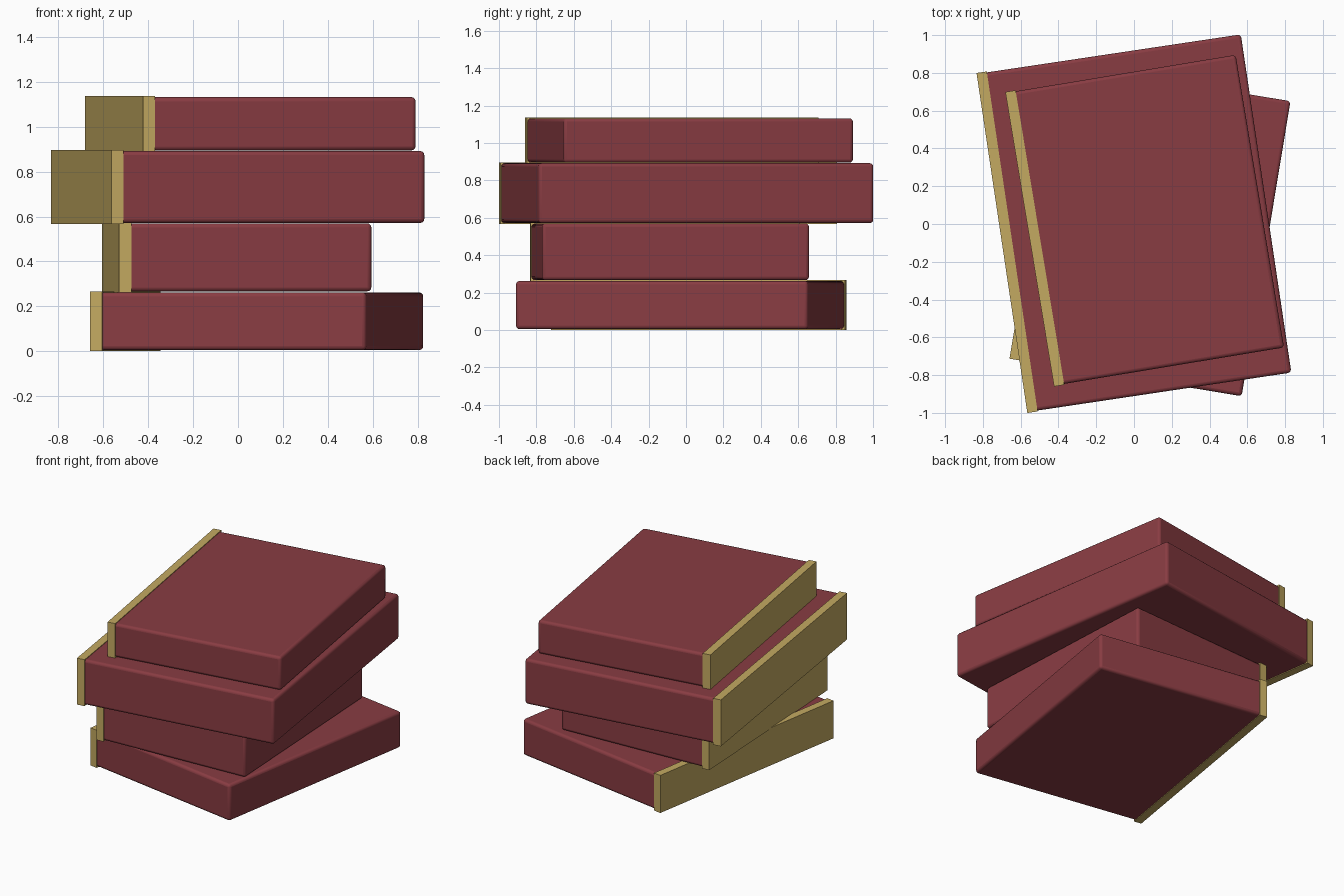
import bpy
from math import radians
from mathutils import Matrix, Vector

if "Cube" in bpy.data.objects:
    bpy.data.objects.remove(bpy.data.objects["Cube"])


def material(name, colour):
    m = bpy.data.materials.new(name)
    m.diffuse_color = colour
    m.use_nodes = True
    m.node_tree.nodes["Principled BSDF"].inputs["Base Color"].default_value = m.diffuse_color
    return m


RED = material("cover_red", (0.25, 0.045, 0.055, 1))
GOLD = material("spine_gold", (0.55, 0.40, 0.12, 1))


def box(name, lo, hi, place, mat, bevel=0.0):
    # Axis-aligned box in book space, moved into place, optionally rounded
    lo, hi = Vector(lo), Vector(hi)
    bpy.ops.mesh.primitive_cube_add(size=1)
    ob = bpy.context.object
    ob.name = name
    size = hi - lo
    ob.data.transform(Matrix.Translation((lo + hi) / 2) @ Matrix.Diagonal((*size, 1)))
    ob.matrix_world = place
    ob.data.materials.append(mat)
    if bevel:
        mod = ob.modifiers.new("rounded_edges", "BEVEL")
        mod.width = bevel
        mod.segments = 3
        bpy.ops.object.shade_smooth_by_angle(angle=radians(40))
    return ob


def book(name, cx, cy, width, length, z0, z1, turn):
    place = Matrix.Translation((cx, cy, 0)) @ Matrix.Rotation(radians(turn), 4, "Z")
    x, y, t, gap = width / 2, length / 2, 0.055, 0.005
    # Rounded book block, tucked slightly into the spine
    box(name + "_block", (-x + t / 2, -y + gap, z0 + gap), (x, y - gap, z1 - gap),
        place, RED, 0.018)
    # Sharp-edged spine strip on the left side
    box(name + "_spine", (-x, -y, z0), (-x + t, y, z1), place, GOLD)


# Stack from bottom to top: centre, width, length, heights, turn
book("bottom_book", 0.085, -0.029, 1.245, 1.593, 0.0, 0.267, -9.4)
book("second_book", -0.005, -0.085, 1.127, 1.44, 0.262, 0.575, 3.0)
book("third_book", 0.0, 0.004, 1.414, 1.82, 0.567, 0.897, 8.5)
book("top_book", 0.057, 0.02, 1.235, 1.58, 0.89, 1.137, 9.4)
